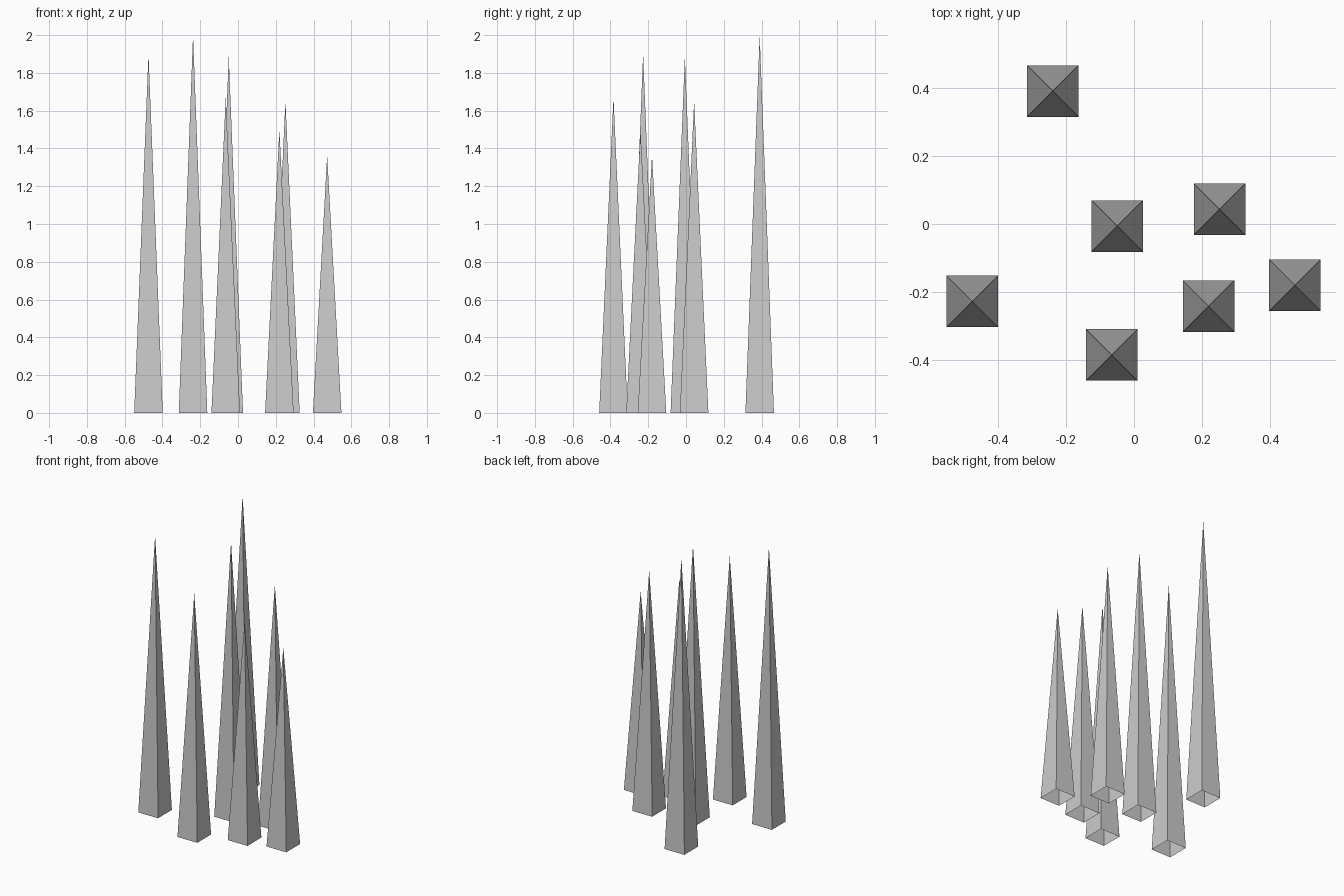
import bpy
import bmesh

if "Cube" in bpy.data.objects:
    bpy.data.objects.remove(bpy.data.objects["Cube"])

HALF = 0.0755  # half width of each square base

# x, y, height of each spike
SPIKES = [
    (-0.238, 0.390, 2.00),
    (-0.049, -0.006, 1.885),
    (0.251, 0.043, 1.65),
    (0.472, -0.180, 1.362),
    (-0.474, -0.227, 1.90),
    (0.219, -0.241, 1.50),
    (-0.065, -0.384, 1.67),
]


def spike(name, x, y, height):
    # four-sided pyramid, open at the bottom
    bm = bmesh.new()
    base = [bm.verts.new((sx * HALF, sy * HALF, 0))
            for sx, sy in ((-1, -1), (1, -1), (1, 1), (-1, 1))]
    tip = bm.verts.new((0, 0, height))
    for i in range(4):
        bm.faces.new((base[i], base[(i + 1) % 4], tip))
    mesh = bpy.data.meshes.new(name)
    bm.to_mesh(mesh)
    bm.free()
    obj = bpy.data.objects.new(name, mesh)
    obj.location = (x, y, 0)
    bpy.context.collection.objects.link(obj)


# scattered field of spikes
for n, (x, y, h) in enumerate(SPIKES, 1):
    spike(f"spike_{n}", x, y, h)
